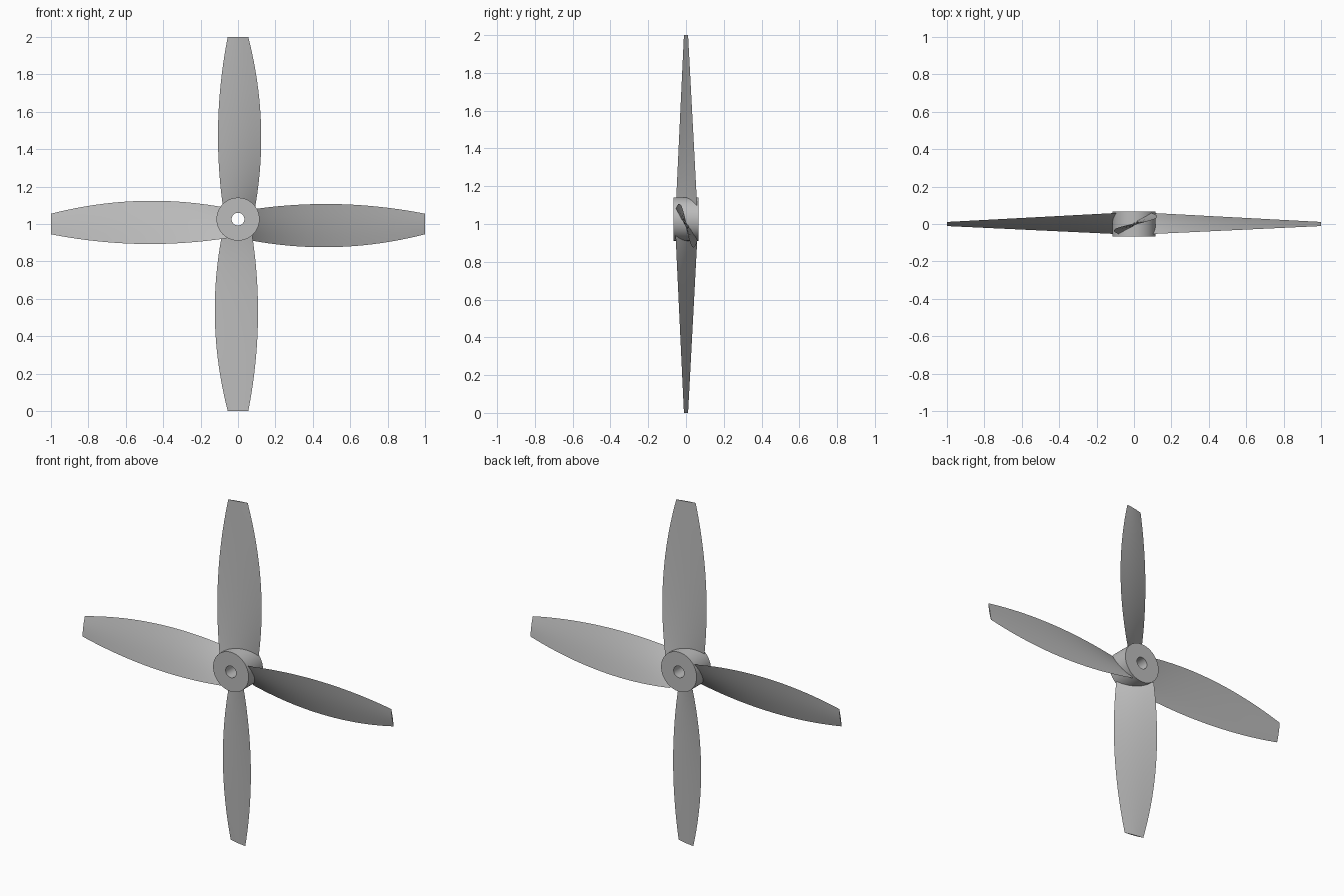
import bpy, bmesh, math
from mathutils import Matrix, Vector

cube = bpy.data.objects.get("Cube")
if cube:
    bpy.data.objects.remove(cube, do_unlink=True)

grey = bpy.data.materials.new("plain grey")
grey.use_nodes = True
grey.diffuse_color = (0.5, 0.5, 0.5, 1)
grey.node_tree.nodes["Principled BSDF"].inputs["Base Color"].default_value = (0.5, 0.5, 0.5, 1)


def finish(name, bm):
    bmesh.ops.recalc_face_normals(bm, faces=bm.faces)
    mesh = bpy.data.meshes.new(name)
    bm.to_mesh(mesh)
    bm.free()
    mesh.materials.append(grey)
    obj = bpy.data.objects.new(name, mesh)
    bpy.context.collection.objects.link(obj)
    bpy.ops.object.select_all(action="DESELECT")
    obj.select_set(True)
    bpy.context.view_layer.objects.active = obj
    bpy.ops.object.shade_smooth_by_angle(angle=math.radians(35))
    return obj


def loft(bm, rings, closed):
    """Skin a row of rings; either join the ends or cap them."""
    loops = [[bm.verts.new(p) for p in ring] for ring in rings]
    pairs = list(zip(loops, loops[1:]))
    if closed:
        pairs.append((loops[-1], loops[0]))
    else:
        bm.faces.new(loops[0])
        bm.faces.new(loops[-1])
    for a, b in pairs:
        for i in range(len(a)):
            j = (i + 1) % len(a)
            bm.faces.new((a[i], a[j], b[j], b[i]))


# Hub: a short bored cylinder, set slightly above the blade axis
def circle(radius, y, count=64):
    return [(radius * math.cos(math.tau * i / count), y,
             1.026 + radius * math.sin(math.tau * i / count)) for i in range(count)]


bm = bmesh.new()
loft(bm, [circle(r, y) for r, y in ((0.115, -0.066), (0.115, 0.066), (0.034, 0.066), (0.034, -0.066))], True)
finish("hub", bm)


# Blade section: thin lens across the chord, tapered and twisted along the radius
def section(r, steps=10):
    trail = Vector((0.055 - 0.237 * ((r - 0.46) ** 2 - 0.54 ** 2), 0.011 + 0.053 * (1 - r), r))
    lead = Vector((-0.055 + 0.185 * ((r - 0.47) ** 2 - 0.53 ** 2), -0.011 - 0.047 * (1 - r), r))
    chord = trail - lead
    normal = Vector((-chord.y, chord.x, 0)).normalized()
    half = 0.003 + 0.004 * (1 - r)
    points = []
    for side in (1, -1):
        for i in range(steps):
            t = i / steps if side > 0 else 1 - i / steps
            points.append(lead + chord * t + normal * side * half * math.sin(math.pi * t))
    return points


stations = 28
for k, place in enumerate(("top", "right", "bottom", "left")):
    bm = bmesh.new()
    loft(bm, [section(0.06 + 0.94 * i / stations) for i in range(stations + 1)], False)
    bm.transform(Matrix.Translation((0, 0, 1)) @ Matrix.Rotation(k * math.pi / 2, 4, "Y"))
    finish(place + "_blade", bm)
